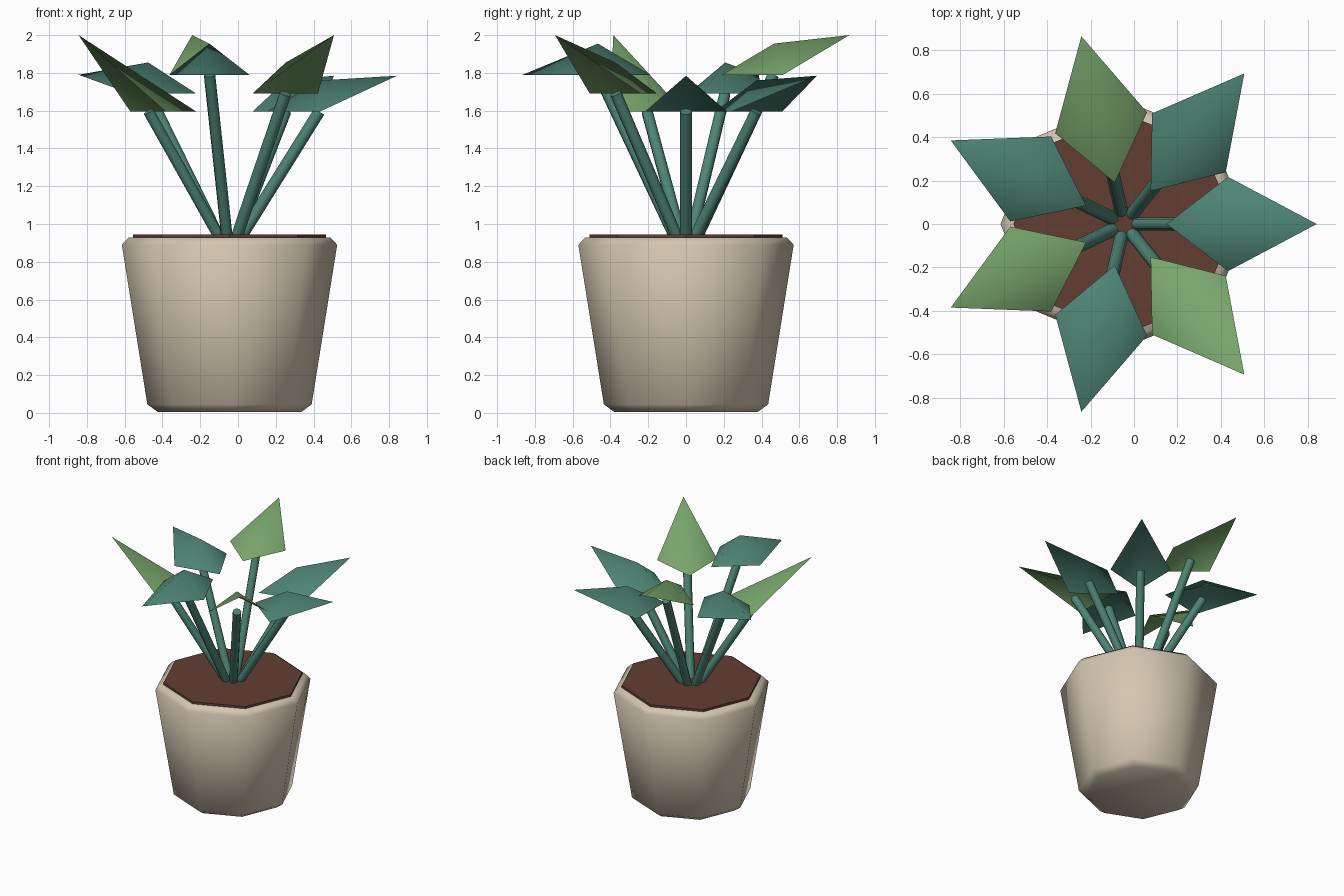
import bpy, bmesh, math
from mathutils import Vector, Matrix

if "Cube" in bpy.data.objects:
    bpy.data.objects.remove(bpy.data.objects["Cube"])

CX = -0.045  # plant axis

def material(name, rgb):
    m = bpy.data.materials.new(name)
    m.diffuse_color = (*rgb, 1)
    m.use_nodes = True
    m.node_tree.nodes["Principled BSDF"].inputs["Base Color"].default_value = m.diffuse_color
    return m

CLAY = material("beige clay", (0.66, 0.57, 0.44))
SOIL = material("brown soil", (0.125, 0.048, 0.032))
TEAL = material("teal green", (0.075, 0.23, 0.175))
LIGHT = material("light green", (0.19, 0.38, 0.15))

def add_object(name, bm, mat, angle=None):
    mesh = bpy.data.meshes.new(name)
    bm.to_mesh(mesh)
    bm.free()
    mesh.materials.append(mat)
    ob = bpy.data.objects.new(name, mesh)
    bpy.context.collection.objects.link(ob)
    if angle:
        bpy.ops.object.select_all(action='DESELECT')
        ob.select_set(True)
        bpy.context.view_layer.objects.active = ob
        bpy.ops.object.shade_smooth_by_angle(angle=math.radians(angle))
    return ob

def lathe(profile, sides=8):
    """Closed solid from (radius, height) rings."""
    bm = bmesh.new()
    rings = [[bm.verts.new((CX + r * math.cos(math.tau * i / sides),
                            r * math.sin(math.tau * i / sides), z))
              for i in range(sides)] for r, z in profile]
    for a, b in zip(rings, rings[1:]):
        for i in range(sides):
            j = (i + 1) % sides
            bm.faces.new((a[i], a[j], b[j], b[i]))
    bm.faces.new(rings[0][::-1])
    bm.faces.new(rings[-1])
    return bm

# Octagonal pot with chamfered rims, and the soil disc
add_object("pot", lathe([(0.38, 0.005), (0.435, 0.045), (0.57, 0.89), (0.535, 0.928)]), CLAY, 60)
add_object("soil", lathe([(0.51, 0.92), (0.51, 0.945)]), SOIL)

def stem(name, turn, top):
    a, b = Vector((0.06, 0, 0.93)), Vector((0.475, 0, top))
    d = b - a
    bm = bmesh.new()
    bmesh.ops.create_cone(bm, cap_ends=True, segments=8, radius1=0.031, radius2=0.031,
                          depth=d.length)
    rot = Vector((0, 0, 1)).rotation_difference(d).to_matrix().to_4x4()
    bm.transform(turn @ Matrix.Translation((a + b) / 2) @ rot)
    add_object(name, bm, TEAL, 50)

def leaf(name, turn, base, tip, mat):
    bm = bmesh.new()
    rim = [bm.verts.new(p) for p in ((0.195, 0, base), (0.478, -0.217, base),
                                     (0.887, 0, tip), (0.478, 0.217, base))]
    mid = bm.verts.new((0.478, 0, base + 0.165))
    for i in range(4):
        bm.faces.new((rim[i], rim[(i + 1) % 4], mid))
    bm.transform(turn)
    add_object(name, bm, mat, 100)

# Seven stems and folded leaves: base height, tip height, colour
leaves = [(1.595, 1.785, TEAL), (1.595, 1.785, TEAL), (1.79, 2.0, LIGHT),
          (1.69, 1.79, TEAL), (1.595, 2.0, LIGHT), (1.79, 1.79, TEAL), (1.69, 2.0, LIGHT)]
for i, (base, tip, mat) in enumerate(leaves):
    turn = Matrix.Translation((CX, 0, 0)) @ Matrix.Rotation(math.tau * i / 7, 4, 'Z')
    stem(f"stem_{i + 1}", turn, base)
    leaf(f"leaf_{i + 1}", turn, base, tip, mat)
